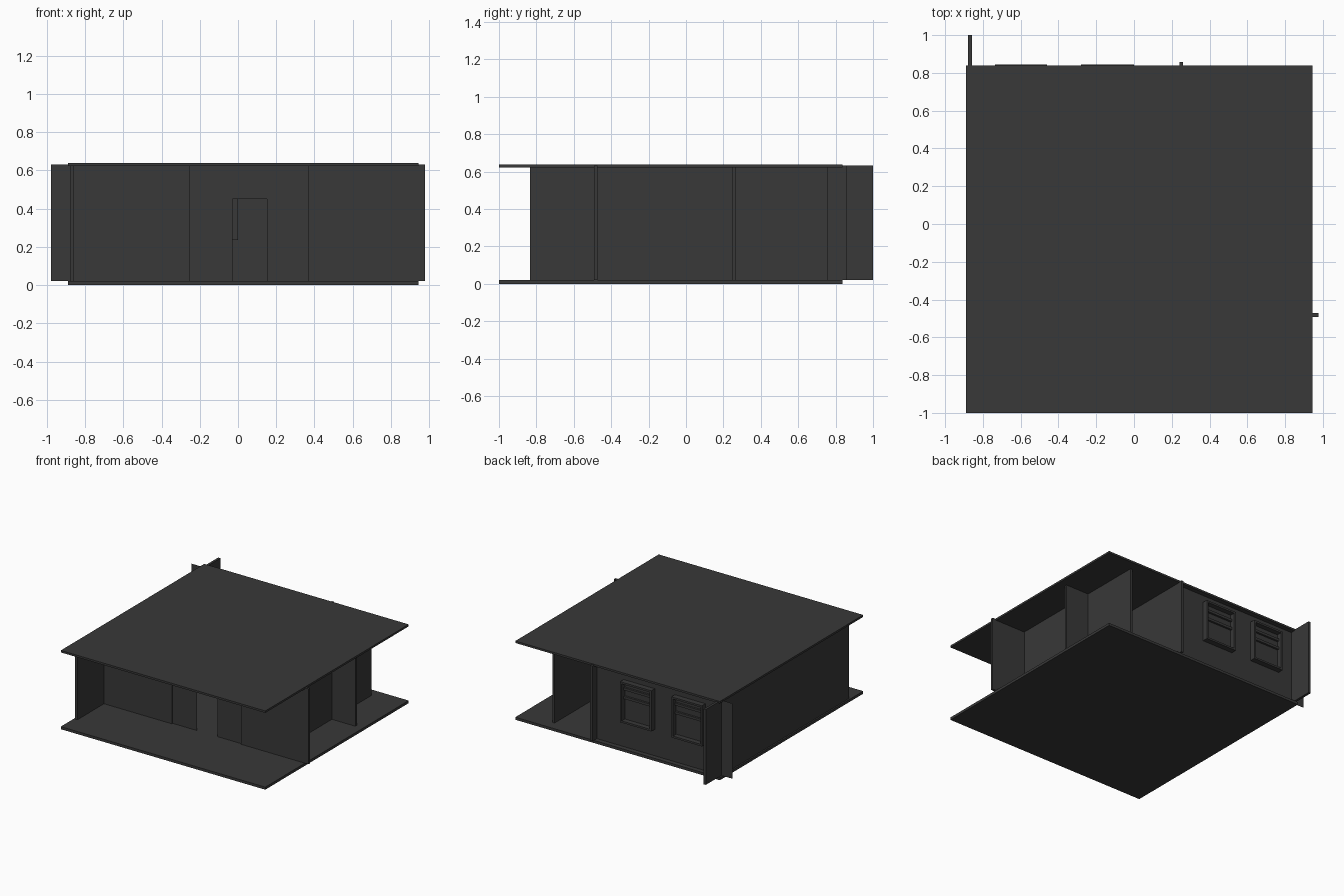
import bpy
import bmesh

if "Cube" in bpy.data.objects:
    bpy.data.objects.remove(bpy.data.objects["Cube"])


def box(name, x0, x1, y0, y1, z0, z1):
    """Axis-aligned block given by its limits."""
    bpy.ops.mesh.primitive_cube_add(size=1, location=((x0 + x1) / 2, (y0 + y1) / 2, (z0 + z1) / 2))
    ob = bpy.context.object
    ob.name = name
    ob.scale = (x1 - x0, y1 - y0, z1 - z0)
    bpy.ops.object.transform_apply(location=False, rotation=False, scale=True)
    return ob


def sheet(name, y, outline):
    """Flat wall without thickness, outline given as (x, z) points."""
    bm = bmesh.new()
    bm.faces.new([bm.verts.new((x, y, z)) for x, z in outline])
    mesh = bpy.data.meshes.new(name)
    bm.to_mesh(mesh)
    bm.free()
    ob = bpy.data.objects.new(name, mesh)
    bpy.context.collection.objects.link(ob)
    return ob


T = 0.01               # half wall thickness
Z0, Z1 = 0.021, 0.632  # wall bottom and top


def wall_x(name, x0, x1, y):
    return box(name, x0, x1, y - T, y + T, Z0, Z1)


def wall_y(name, x, y0, y1):
    return box(name, x - T, x + T, y0, y1, Z0, Z1)


# Floor and flat roof slabs
box("floor_slab", -0.89, 0.945, -1.0, 0.838, 0.0, 0.021)
box("roof_slab", -0.89, 0.945, -1.0, 0.838, 0.623, 0.639)

# Left side wall, long panel and short panel
wall_y("left_wall_front", -0.868, -0.833, 0.39)
wall_y("left_wall_back", -0.868, 0.39, 1.0)

# Front wall: two solid panels and a thin door panel between them
FY = -0.482
wall_x("front_wall_left", -0.858, -0.25, FY)
wall_x("front_wall_right", 0.37, 0.977, FY)
sheet("door_panel", FY, [(-0.25, Z0), (-0.03, Z0), (-0.03, 0.45), (0.152, 0.45),
                         (0.152, Z0), (0.37, Z0), (0.37, Z1), (-0.25, Z1)])

# Right side walls and partitions
wall_y("right_wall", 0.66, FY + T, 0.757)
wall_x("right_partition", 0.27, 0.88, 0.257)
wall_y("back_partition", 0.25, 0.25, 0.858)

# Thin back wall carrying the windows
BY = 0.80
sheet("back_wall", BY, [(0.24, Z0), (-0.977, Z0), (-0.977, Z1), (0.24, Z1)])

# Two projecting window frames with a backing and cross bars
for i, (x0, x1) in enumerate([(-0.735, -0.46), (-0.28, 0.0)]):
    n = f"window_{i + 1}"
    ya, yb, w, za, zb = BY, 0.845, 0.015, 0.235, 0.565
    box(n + "_backing", x0, x1, BY - 0.012, BY + 0.004, za, zb)
    box(n + "_left_jamb", x0, x0 + w, ya, yb, za, zb)
    box(n + "_right_jamb", x1 - w, x1, ya, yb, za, zb)
    box(n + "_head", x0 + w, x1 - w, ya, yb, zb - w, zb)
    box(n + "_sill", x0 + w, x1 - w, ya, yb, za, za + w)
    for k, z in enumerate((0.5, 0.43)):
        box(f"{n}_bar_{k + 1}", x0 + w, x1 - w, BY, BY + 0.02, z - 0.01, z + 0.01)

# Dark grey finish
dark = bpy.data.materials.new("dark_grey")
dark.diffuse_color = (0.04, 0.04, 0.04, 1)
dark.use_nodes = True
dark.node_tree.nodes["Principled BSDF"].inputs["Base Color"].default_value = dark.diffuse_color
for ob in bpy.context.scene.objects:
    ob.data.materials.append(dark)
